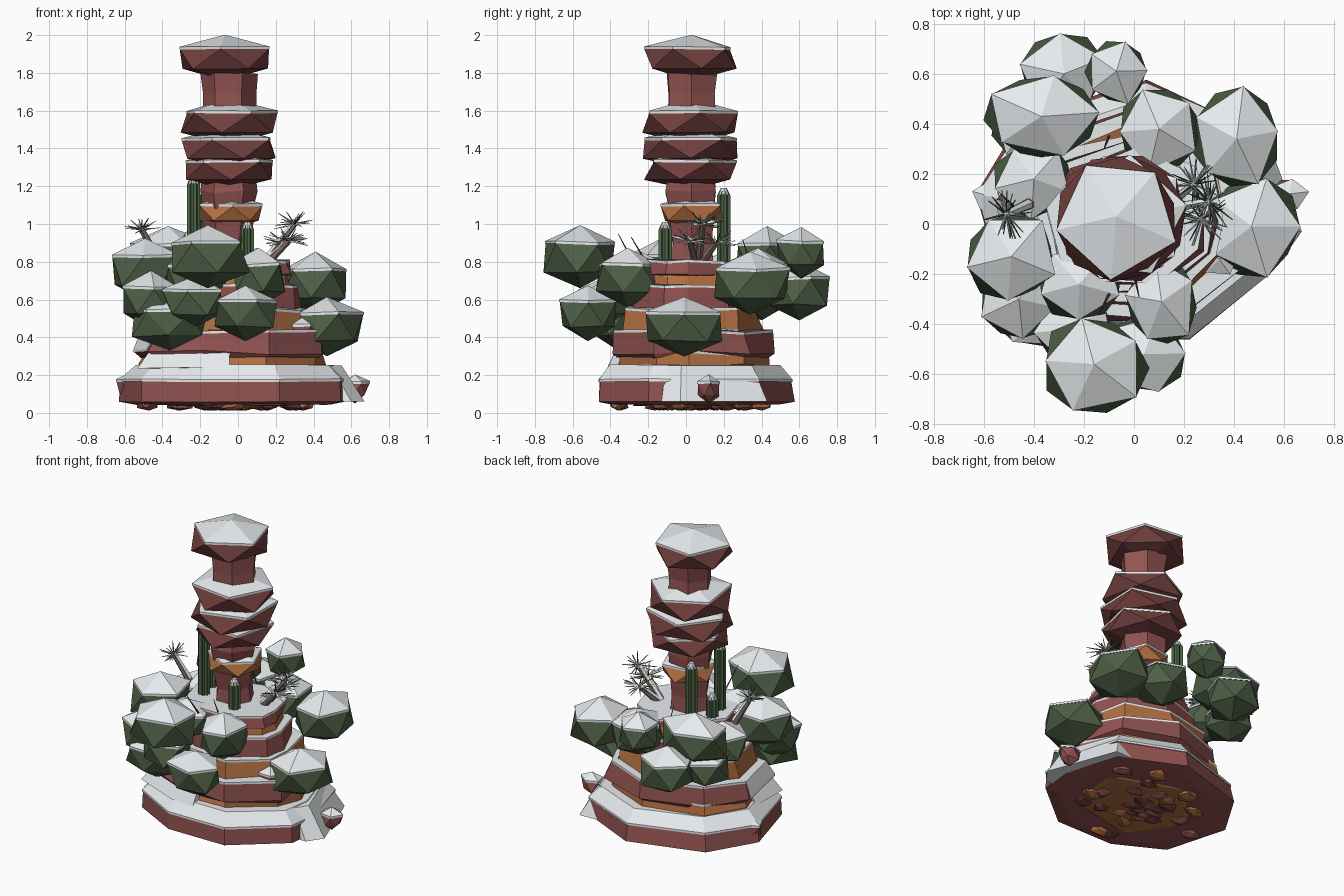
import bpy, bmesh, math, random
from mathutils import Vector, Matrix

if "Cube" in bpy.data.objects:
    bpy.data.objects.remove(bpy.data.objects["Cube"])

random.seed(7)
rnd = random.uniform


def mat(name, r, g, b):
    m = bpy.data.materials.new(name)
    m.diffuse_color = (r, g, b, 1)
    m.use_nodes = True
    m.node_tree.nodes["Principled BSDF"].inputs["Base Color"].default_value = m.diffuse_color
    return m


RED = mat("red_rock", .28, .085, .08)
DARK = mat("dark_rock", .16, .05, .046)
PINK = mat("pink_rock", .29, .09, .085)
ORANGE = mat("orange_rock", .45, .16, .055)
GREEN = mat("leaf", .075, .115, .06)
CACTUS = mat("cactus", .075, .14, .06)
WOOD = mat("bark", .2, .15, .12)
SNOW = mat("snow", .8, .83, .85)


def finish(bm, name, material):
    bmesh.ops.recalc_face_normals(bm, faces=bm.faces)
    me = bpy.data.meshes.new(name)
    bm.to_mesh(me)
    bm.free()
    me.materials.append(material)
    ob = bpy.data.objects.new(name, me)
    bpy.context.collection.objects.link(ob)
    return ob


def snow_on(bm, name, limit=.4, thick=.014):
    """Thin shell of snow copied from the upward faces."""
    s = bm.copy()
    bmesh.ops.recalc_face_normals(s, faces=s.faces)
    s.normal_update()
    bmesh.ops.delete(s, geom=[f for f in s.faces if f.normal.z < limit], context='FACES')
    if not s.faces:
        s.free()
        return
    s.normal_update()
    for v in s.verts:
        v.co += Vector((v.normal.x, v.normal.y, 0)) * .008
    top = bmesh.ops.extrude_face_region(s, geom=list(s.faces))['geom']
    for v in top:
        if isinstance(v, bmesh.types.BMVert):
            v.co.z += thick
    finish(s, name, SNOW)


def boulder(name, c, r, material, jit=.12, snow=True, limit=.4):
    """Squashed, jittered 20-sided ball with a snow cap."""
    bm = bmesh.new()
    bmesh.ops.create_icosphere(bm, subdivisions=1, radius=1)
    spin = Matrix.Rotation(rnd(0, 6.3), 3, 'Z')
    for v in bm.verts:
        p = spin @ v.co
        if abs(p.z) < .9:
            p *= 1 + rnd(-jit, jit)
        v.co = Vector((p.x * r[0] * 1.1, p.y * r[1] * 1.1, p.z * r[2])) + Vector(c)
    if snow:
        snow_on(bm, name + "_snow", limit)
    return finish(bm, name, material)


def layer(name, outline, profile, material, jit=.0, snow=True, dx=0):
    """Rings of one outline, scaled and stacked by (scale, z)."""
    bm = bmesh.new()
    rings = []
    for s, z in profile:
        ring = []
        for x, y in outline:
            k = s * (1 + rnd(-jit, jit))
            ring.append(bm.verts.new((x * k + dx, y * k, z + rnd(-jit, jit) * .2)))
        rings.append(ring)
    n = len(outline)
    for a, b in zip(rings, rings[1:]):
        for i in range(n):
            bm.faces.new((a[i], a[(i + 1) % n], b[(i + 1) % n], b[i]))
    bm.faces.new(rings[0][::-1])
    bm.faces.new(rings[-1])
    if snow:
        snow_on(bm, name + "_snow")
    return finish(bm, name, material)


def rod(name, a, b, r1, r2, n, material):
    a, b = Vector(a), Vector(b)
    d = b - a
    bm = bmesh.new()
    m = Matrix.Translation((a + b) / 2) @ d.to_track_quat('Z', 'Y').to_matrix().to_4x4()
    bmesh.ops.create_cone(bm, cap_ends=True, segments=n, radius1=r1, radius2=r2,
                          depth=d.length, matrix=m)
    return finish(bm, name, material)


# Stepped mesa base
base = [(-.63, .12), (-.44, .42), (.05, .57), (.46, .39), (.58, .02), (.55, -.2),
        (.22, -.46), (-.2, -.46), (-.52, -.3)]
layer("base_slab", base, [(.86, .045), (1, .06), (.98, .165), (.86, .24)], RED, .015)
for name, s, z0, z1, m in [
        ("ledge_a", .8, .23, .31, ORANGE), ("ledge_b", .84, .30, .42, RED),
        ("ledge_c", .69, .41, .54, ORANGE), ("ledge_d", .60, .53, .66, RED),
        ("ledge_e", .52, .65, .73, ORANGE), ("ledge_f", .53, .72, .79, RED)]:
    layer(name, base, [(s * .97, z0), (s, z0 + .02), (s * .96, z1)], m, .06, True, -.02)

# Sloping snow drifts on the right edge and left front
layer("right_drift", [(.67, -.03), (.6, -.13), (.2, -.13), (.2, .42), (.5, .43)],
      [(1, .06), (.82, .25)], SNOW, 0, False)
layer("left_drift", [(-.54, -.28), (-.22, -.44), (-.05, -.44), (-.05, -.2), (-.55, 0)],
      [(.96, .235), (.84, .36)], SNOW, .03, False)

# Rubble beneath the base
boulder("underside", (0, .03, .05), (.38, .32, .025), ORANGE, .1, False)
for i in range(30):
    t, d = rnd(0, 6.3), rnd(.05, 1)
    boulder(f"rubble_{i}", (.5 * d * math.cos(t), .03 + .4 * d * math.sin(t), .04),
            (.06, .05, .028), random.choice((RED, ORANGE, DARK)), .3, False)

# Loose blocks on the lower ledges
for i, (x, y, z) in enumerate([(-.57, .11, .13), (.34, -.14, .42), (.62, .12, .12)]):
    boulder(f"block_{i}", (x, y, z), (.07, .06, .07), RED, .2)

# Rock spire: necks and mushroom caps
hexa = [(math.cos(a * math.pi / 3), math.sin(a * math.pi / 3)) for a in range(6)]


def neck(name, r, z0, z1, m, waist=1.0):
    ob = layer(name, hexa, [(r * .95, z0), (r * waist, (z0 + z1) / 2), (r, z1)], m, .06, False)
    ob.location = (-.05, .03, 0)


neck("spire_foot", .14, .76, 1.03, RED, .85)
boulder("orange_band", (-.04, .03, 1.055), (.17, .17, .085), ORANGE, .05, True, .7)
neck("spire_neck", .14, 1.08, 1.26, RED, 1.1)
neck("spire_core", .15, 1.22, 1.6, DARK)
neck("upper_neck", .15, 1.58, 1.80, PINK, .93)
for i, (x, y, z, r, h) in enumerate([(-.05, .03, 1.28, .25, .1), (-.05, .03, 1.395, .26, .105),
                                     (-.05, .03, 1.535, .265, .115), (-.07, .03, 1.873, .25, .115)]):
    boulder(f"spire_cap_{i}", (x, y, z), (r, r, h), DARK, .06, True, .75)

# Snowy bushes around the mesa: centre, radii
bushes = [(-.28, .60, .64, .17, .16, .15), (-.07, .61, .84, .13, .13, .13),
          (-.37, .43, .81, .23, .17, .165), (.41, .34, .68, .18, .20, .16),
          (.47, -.01, .45, .19, .20, .15), (-.16, -.56, .82, .21, .19, .16),
          (.04, -.52, .52, .17, .15, .14), (-.49, -.13, .75, .18, .18, .16),
          (-.46, -.30, .59, .16, .17, .15), (-.36, -.36, .47, .2, .14, .14),
          (-.23, -.42, .58, .16, .15, .13), (.11, -.31, .71, .14, .18, .15),
          (.10, .38, .71, .17, .17, .15), (-.42, .4, .62, .15, .15, .13),
          (-.22, -.24, .72, .17, .14, .12), (-.4, .18, .7, .16, .15, .13)]
for i, b in enumerate(bushes):
    boulder(f"bush_{i}", b[:3], b[3:], GREEN, .09)

# Ribbed cacti with snow caps
for i, (x, y, z) in enumerate([(-.235, -.03, 1.24), (-.18, .2, 1.18), (.05, -.11, 1.0),
                               (-.26, .09, .95)]):
    star = [((.038 if k % 2 else .028) * math.cos(k * math.pi / 8),
             (.038 if k % 2 else .028) * math.sin(k * math.pi / 8)) for k in range(16)]
    c = layer(f"cactus_{i}", star, [(1, .76), (1, z - .03), (.6, z - .005)], CACTUS, 0, False)
    c.location = (x, y, 0)
    rod(f"cactus_cap_{i}", (x, y, z - .025), (x, y, z + .01), .034, .016, 8, SNOW)


# Spiky trees: leaning trunks with bursts of thin leaves
def spiky_tree(name, foot, heads, r):
    for j, h in enumerate(heads):
        h = Vector(h)
        rod(f"{name}_trunk_{j}", foot, h, .024, .015, 6, WOOD)
        rod(f"{name}_trunk_snow_{j}", Vector(foot) + Vector((0, 0, .016)),
            h + Vector((0, 0, .01)), .018, .012, 5, SNOW)
        for k in range(26):
            t, u = rnd(0, 6.3), rnd(-.35, .9)
            w = math.sqrt(1 - u * u)
            tip = h + Vector((w * math.cos(t), w * math.sin(t), u * .7)) * r * rnd(.75, 1.1)
            rod(f"{name}_leaf_{j}_{k}", h, tip, .006, .002, 3, SNOW if k % 5 < 3 else CACTUS)


spiky_tree("left_tree", (-.42, .08, .8), [(-.51, .04, .97)], .11)
spiky_tree("right_tree", (.12, .06, .76), [(.30, .09, 1.0), (.24, .16, .9), (.27, .02, .91)], .115)

# Bare twigs
for i, (a, b) in enumerate([((-.1, -.28, .8), (-.14, -.36, .95)), ((.0, -.2, .78), (.02, -.29, .93)),
                            ((-.1, .35, .75), (-.12, .3, .92))]):
    rod(f"twig_{i}", a, b, .006, .002, 4, DARK)
